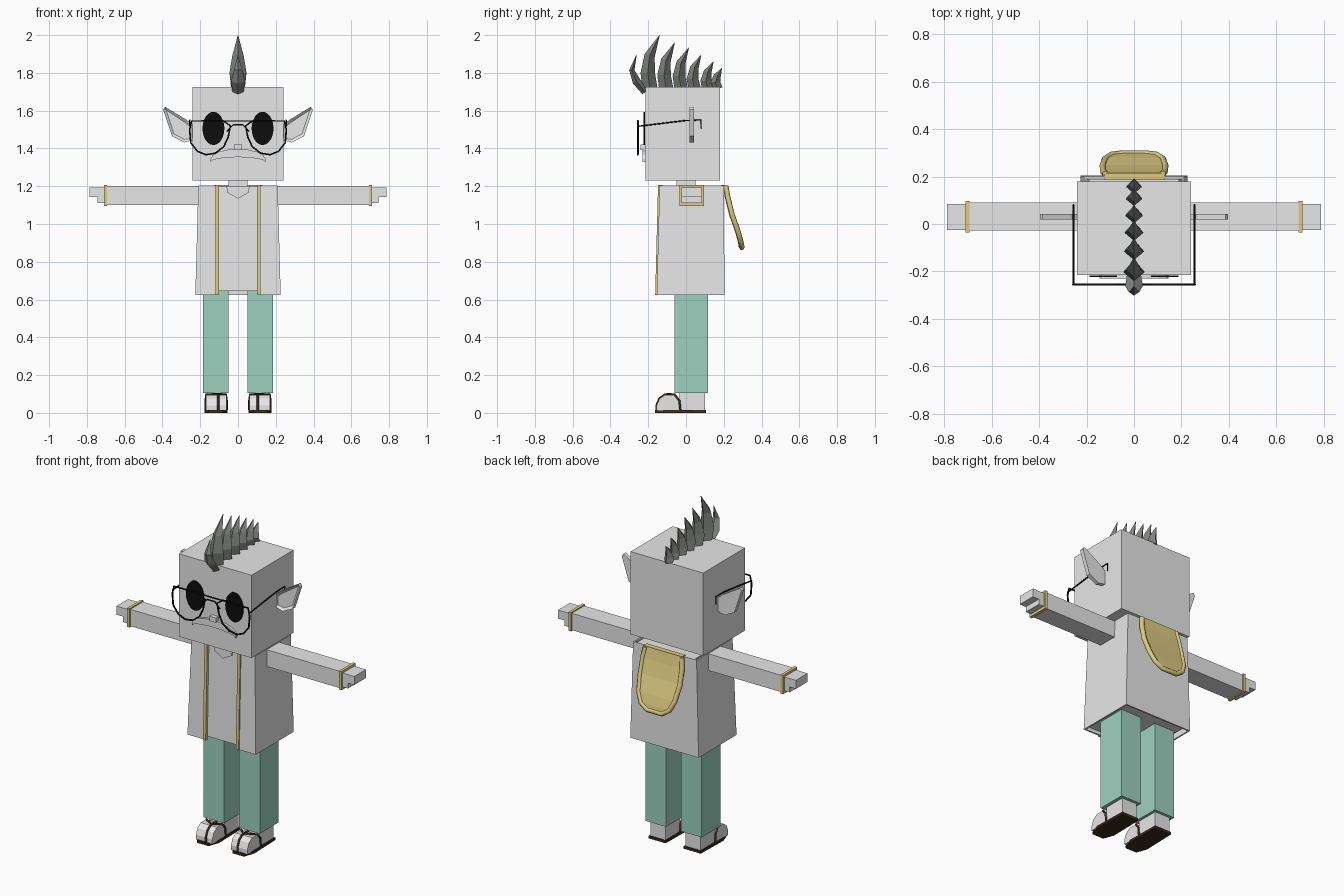
import bpy, bmesh, math
from mathutils import Vector

cube = bpy.data.objects.get("Cube")
if cube:
    bpy.data.objects.remove(cube, do_unlink=True)


def material(name, rgb):
    m = bpy.data.materials.new(name)
    m.use_nodes = True
    m.diffuse_color = (*rgb, 1)
    m.node_tree.nodes["Principled BSDF"].inputs["Base Color"].default_value = (*rgb, 1)
    return m


GREY = material("pale_grey", (0.8, 0.8, 0.8))
GREEN = material("sea_green", (0.34, 0.64, 0.53))
GOLD = material("gold", (0.74, 0.61, 0.23))
HAIR = material("slate_hair", (0.21, 0.225, 0.205))
BROWN = material("dark_brown", (0.045, 0.025, 0.012))
BLACK = material("black", (0.004, 0.004, 0.004))


def finish(name, bm, mat):
    bmesh.ops.recalc_face_normals(bm, faces=bm.faces)
    me = bpy.data.meshes.new(name)
    bm.to_mesh(me)
    bm.free()
    me.materials.append(mat)
    ob = bpy.data.objects.new(name, me)
    bpy.context.collection.objects.link(ob)
    return ob


def loft(name, rings, mat, cap=True, closed=True):
    """Skin a list of point rings."""
    bm = bmesh.new()
    rows = [[bm.verts.new(p) for p in r] for r in rings]
    n = len(rows[0])
    for a, b in zip(rows, rows[1:]):
        for i in range(n if closed else n - 1):
            j = (i + 1) % n
            bm.faces.new((a[i], a[j], b[j], b[i]))
    if cap:
        bm.faces.new(rows[0])
        bm.faces.new(rows[-1])
    return finish(name, bm, mat)


def rect(x0, x1, y0, y1, z):
    return [(x0, y0, z), (x1, y0, z), (x1, y1, z), (x0, y1, z)]


def box(name, x, y, z, mat):
    return loft(name, [rect(*x, *y, z[0]), rect(*x, *y, z[1])], mat)


def plate(name, outline, y0, y1, mat):
    """Extrude an x-z outline along y."""
    return loft(name, [[(x, y, z) for x, z in outline] for y in (y0, y1)], mat)


def wire(name, pts, r, mat, cyclic=False):
    cu = bpy.data.curves.new(name, 'CURVE')
    cu.dimensions = '3D'
    cu.bevel_depth = r
    cu.bevel_resolution = 1
    cu.use_fill_caps = True
    sp = cu.splines.new('POLY')
    sp.points.add(len(pts) - 1)
    for p, c in zip(sp.points, pts):
        p.co = (*c, 1)
    sp.use_cyclic_u = cyclic
    cu.materials.append(mat)
    ob = bpy.data.objects.new(name, cu)
    bpy.context.collection.objects.link(ob)
    return ob


def span(s, a, b):
    return tuple(sorted((s * a, s * b)))


# Head, neck and body
box("head", (-0.24, 0.24), (-0.215, 0.18), (1.23, 1.725), GREY)
box("neck", (-0.05, 0.05), (-0.05, 0.05), (1.18, 1.24), GREY)
loft("shirt", [rect(-0.2, 0.2, -0.146, 0.19, 0.645), rect(-0.19, 0.19, -0.132, 0.19, 1.2)], GREY)
plate("collar", [(-0.062, 1.2), (0.062, 1.2), (0.055, 1.165), (0, 1.135), (-0.055, 1.165)],
      -0.142, -0.13, GREY)


# Coat shell, open at the front and underneath
def coat_ring(hw, y0, y1, z):
    return [(0.1, y0, z), (hw, y0, z), (hw, y1, z), (-hw, y1, z), (-hw, y0, z), (-0.1, y0, z)]


coat = loft("coat", [coat_ring(0.226, -0.155, 0.204, 0.625), coat_ring(0.21, -0.14, 0.2, 1.203)],
            GREY, cap=False, closed=False)
mod = coat.modifiers.new("thickness", 'SOLIDIFY')
mod.thickness = 0.012
mod.offset = -1

# Hood hanging behind
rows = [(1.2, 0.12, 0.205), (1.14, 0.13, 0.216), (1.05, 0.132, 0.238),
        (0.96, 0.12, 0.27), (0.905, 0.095, 0.285), (0.875, 0.05, 0.29)]
hood = loft("hood", [[(-w, y, z), (w, y, z)] for z, w, y in rows], GOLD, cap=False, closed=False)
mod = hood.modifiers.new("thickness", 'SOLIDIFY')
mod.thickness = 0.02
mod.offset = 0
rim = [(w, y + 0.006, z) for z, w, y in rows]
rim += [(-x, y, z) for x, y, z in reversed(rim)]
wire("hood_rim", rim, 0.014, GOLD)
box("hood_top_band", (-0.125, 0.13), (0.185, 0.215), (1.19, 1.207), GOLD)

# Hair crest: curved tapering spikes with a diamond section


def spike(name, path):
    rings = []
    for i, (y, z, w, d) in enumerate(path):
        a, b = path[max(i - 1, 0)], path[min(i + 1, len(path) - 1)]
        t = Vector((b[0] - a[0], b[1] - a[1])).normalized()
        rings.append([(w, y, z), (0, y - t.y * d, z + t.x * d),
                      (-w, y, z), (0, y + t.y * d, z - t.x * d)])
    loft(name, rings, HAIR)


tips = [(-0.14, 2.0), (-0.06, 1.96), (0.015, 1.935), (0.08, 1.895), (0.145, 1.86), (0.19, 1.825)]
for k, (ty, tz) in enumerate(tips):
    h = tz - 1.715
    lean, size = 0.16 * h, 1 - 0.06 * k
    base = ty - lean - 0.005
    spike(f"hair_spike_{k + 1}", [
        (base, 1.715, 0.036 * size, 0.04 * size),
        (base - 0.012, 1.715 + h * 0.3, 0.045 * size, 0.038 * size),
        (base - 0.002, 1.715 + h * 0.62, 0.03 * size, 0.028 * size),
        (ty, tz, 0.001, 0.001)])
spike("hair_front_lock", [(-0.215, 1.7, 0.03, 0.02), (-0.262, 1.755, 0.037, 0.022),
                          (-0.287, 1.815, 0.022, 0.014), (-0.262, 1.895, 0.001, 0.001)])

# Nose and frowning mouth
box("nose", (-0.021, 0.021), (-0.24, -0.21), (1.392, 1.42), GREY)
arc = [math.pi * i / 8 for i in range(9)]
mouth = [(0.145 * math.cos(a), 1.345 + 0.052 * math.sin(a)) for a in arc]
mouth += [(-0.145 * math.cos(a), 1.328 + 0.026 * math.sin(a)) for a in arc]
plate("mouth", mouth, -0.23, -0.21, GREY)

# Glasses bridge
wire("glasses_top_bar", [(-0.08, -0.255, 1.545), (0.08, -0.255, 1.545)], 0.004, BLACK)
wire("glasses_bridge", [(-0.06, -0.255, 1.49), (-0.025, -0.255, 1.525),
                        (0.025, -0.255, 1.525), (0.06, -0.255, 1.49)], 0.004, BLACK)

for s, side in ((1, "left"), (-1, "right")):
    # Eye
    ring = [2 * math.pi * i / 24 for i in range(24)]
    plate(f"{side}_eye", [(s * 0.13 + 0.058 * math.cos(a), 1.506 + 0.088 * math.sin(a))
                          for a in ring], -0.224, -0.216, BLACK)

    # Glasses rim and temple
    lens = [(0.04, 1.52), (0.08, 1.547), (0.245, 1.545), (0.256, 1.5), (0.25, 1.43), (0.215, 1.385),
            (0.17, 1.367), (0.12, 1.375), (0.075, 1.41), (0.052, 1.46)]
    wire(f"{side}_glasses_rim", [(s * x, -0.255, z) for x, z in lens], 0.005, BLACK, True)
    wire(f"{side}_glasses_temple", [(s * 0.255, y, z) for y, z in
         ((-0.257, 1.517), (0, 1.548), (0.08, 1.55), (0.08, 1.505))], 0.004, BLACK)

    # Pointed ear with a recessed front
    ear = plate(f"{side}_ear", [(s * x, z) for x, z in (
        (0.23, 1.515), (0.27, 1.55), (0.385, 1.62), (0.396, 1.605),
        (0.35, 1.465), (0.285, 1.432), (0.23, 1.445))], 0.018, 0.042, GREY)
    bm = bmesh.new()
    bm.from_mesh(ear.data)
    front = min(bm.faces, key=lambda f: f.calc_center_median().y)
    bmesh.ops.inset_region(bm, faces=[front], thickness=0.016, depth=-0.012)
    bm.to_mesh(ear.data)
    bm.free()

    # Sleeve, cuff and hand
    box(f"{side}_sleeve", span(s, 0.19, 0.7), (-0.028, 0.09), (1.1, 1.2), GREY)
    box(f"{side}_cuff", span(s, 0.693, 0.71), (-0.035, 0.096), (1.094, 1.206), GOLD)
    box(f"{side}_hand", span(s, 0.7, 0.787), (-0.025, 0.085), (1.142, 1.193), GREY)
    box(f"{side}_palm", span(s, 0.7, 0.745), (-0.025, 0.085), (1.11, 1.143), GREY)

    # Coat trim
    x0, x1 = span(s, 0.1, 0.118)
    loft(f"{side}_coat_trim", [rect(x0, x1, -0.163, -0.14, 0.625),
                               rect(x0, x1, -0.148, -0.125, 1.206)], GOLD)

    # Trouser leg
    box(f"{side}_leg", span(s, 0.05, 0.186), (-0.06, 0.117), (0.105, 0.65), GREEN)

    # Foot: ankle block and rounded toes
    box(f"{side}_ankle", span(s, 0.066, 0.166), (-0.035, 0.1), (0.012, 0.11), GREY)
    toe = [(-0.035, 0.012), (-0.035, 0.07), (-0.055, 0.094), (-0.11, 0.096),
           (-0.14, 0.075), (-0.155, 0.04), (-0.155, 0.012)]
    loft(f"{side}_toes", [[(s * x, y, z) for y, z in toe] for x in (0.062, 0.17)], GREY)

    # Sandal sole and straps
    sole = [(0.06, 0.107), (0.172, 0.107), (0.178, -0.1), (0.155, -0.165), (0.08, -0.165), (0.056, -0.1)]
    loft(f"{side}_sole", [[(s * x, y, z) for x, y in sole] for z in (0, 0.015)], BROWN)
    wire(f"{side}_toe_strap", [(s * 0.105, y, z + 0.002) for y, z in toe[2:]], 0.007, BROWN)
    wire(f"{side}_cross_strap", [(s * x, y, z) for x, y, z in (
        (0.06, -0.03, 0.015), (0.06, -0.035, 0.065), (0.064, -0.06, 0.097), (0.105, -0.1, 0.1),
        (0.168, -0.06, 0.097), (0.172, -0.035, 0.065), (0.172, -0.03, 0.015))], 0.006, BROWN)
